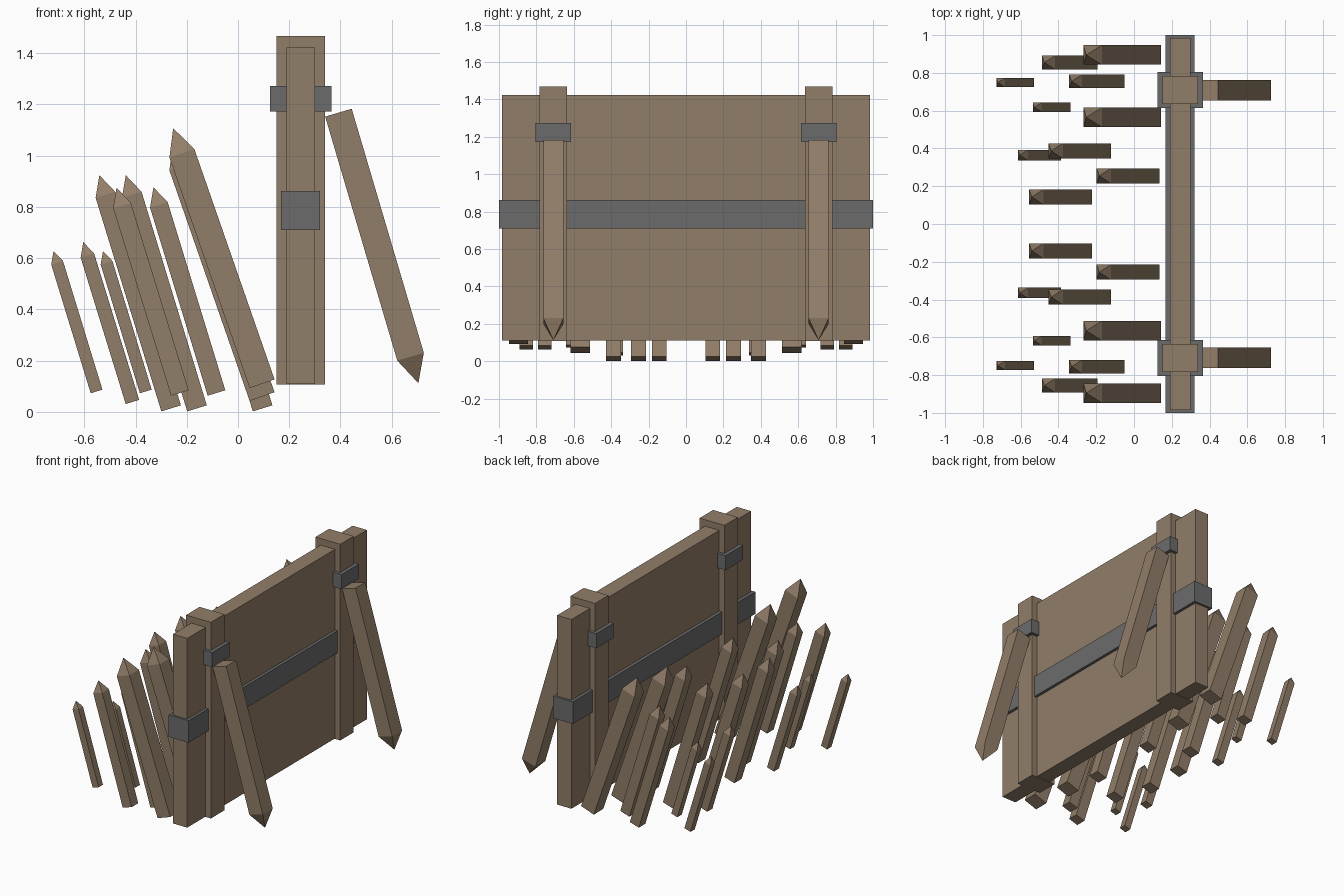
import bpy, bmesh
from mathutils import Vector, Matrix

if "Cube" in bpy.data.objects:
    bpy.data.objects.remove(bpy.data.objects["Cube"])


def material(name, rgb):
    m = bpy.data.materials.new(name)
    m.diffuse_color = (*rgb, 1)
    m.use_nodes = True
    m.node_tree.nodes["Principled BSDF"].inputs["Base Color"].default_value = m.diffuse_color
    return m


WOOD = material("weathered_wood", (0.285, 0.207, 0.138))
IRON = material("grey_iron", (0.148, 0.148, 0.148))


def finish(bm, name, mat):
    bmesh.ops.recalc_face_normals(bm, faces=bm.faces)
    me = bpy.data.meshes.new(name)
    bm.to_mesh(me)
    bm.free()
    me.materials.append(mat)
    ob = bpy.data.objects.new(name, me)
    bpy.context.collection.objects.link(ob)
    return ob


def box(name, x, y, z, mat):
    """Box from (min, max) ranges."""
    bm = bmesh.new()
    bmesh.ops.create_cube(bm, size=1)
    for v in bm.verts:
        v.co = [r[0] + (c + 0.5) * (r[1] - r[0]) for r, c in zip((x, y, z), v.co)]
    return finish(bm, name, mat)


def stake(name, y, base, tip, w):
    """Square beam from base (x, z) to a pyramid point at tip (x, z)."""
    a, b = Vector((base[0], y, base[1])), Vector((tip[0], y, tip[1]))
    axis = b - a
    length = axis.length
    d = axis.normalized()
    side = Vector((0, 1, 0))
    frame = Matrix((side.cross(d), side, d)).transposed()
    h = w / 2
    bm = bmesh.new()
    corners = [(-h, -h), (h, -h), (h, h), (-h, h)]
    low = [bm.verts.new(a + frame @ Vector((p, q, 0))) for p, q in corners]
    top = [bm.verts.new(a + frame @ Vector((p, q, length - w))) for p, q in corners]
    apex = bm.verts.new(b)
    bm.faces.new(low)
    for i in range(4):
        j = (i + 1) % 4
        bm.faces.new((low[i], low[j], top[j], top[i]))
        bm.faces.new((top[i], top[j], apex))
    return finish(bm, name, WOOD)


# Upright board and the iron band around it
box("wall_board", (0.19, 0.30), (-0.985, 0.985), (0.11, 1.423), WOOD)
box("wall_band", (0.168, 0.32), (-1, 1), (0.71, 0.863), IRON)

# Spikes: y, base (x, z), tip (x, z), width
SPIKES = [
    (0.895, (0.094, 0.110), (-0.253, 1.107), 0.103),
    (0.565, (0.094, 0.060), (-0.253, 1.057), 0.103),
    (0.255, (0.096, 0.014), (-0.184, 0.924), 0.080),
    (0.387, (-0.160, 0.014), (-0.438, 0.924), 0.080),
    (0.143, (-0.261, 0.014), (-0.541, 0.924), 0.080),
    (0.855, (-0.227, 0.074), (-0.474, 0.875), 0.072),
    (0.755, (-0.084, 0.074), (-0.330, 0.877), 0.072),
    (0.365, (-0.412, 0.039), (-0.604, 0.663), 0.055),
    (0.618, (-0.360, 0.080), (-0.527, 0.628), 0.048),
    (0.749, (-0.552, 0.080), (-0.720, 0.628), 0.048),
]

for s, label in ((-1, "front"), (1, "back")):
    yc = 0.709 * s
    # Posts, iron clamps and pointed support legs
    box(f"{label}_post", (0.15, 0.34), (yc - 0.074, yc + 0.074), (0.107, 1.468), WOOD)
    box(f"{label}_clamp", (0.125, 0.365), (yc - 0.095, yc + 0.095), (1.172, 1.273), IRON)
    stake(f"{label}_support_leg", yc, (0.392, 1.168), (0.704, 0.112), 0.108)
    # Leaning spikes
    for i, (y, base, tip, w) in enumerate(SPIKES):
        stake(f"{label}_spike_{i + 1}", y * s, base, tip, w)
